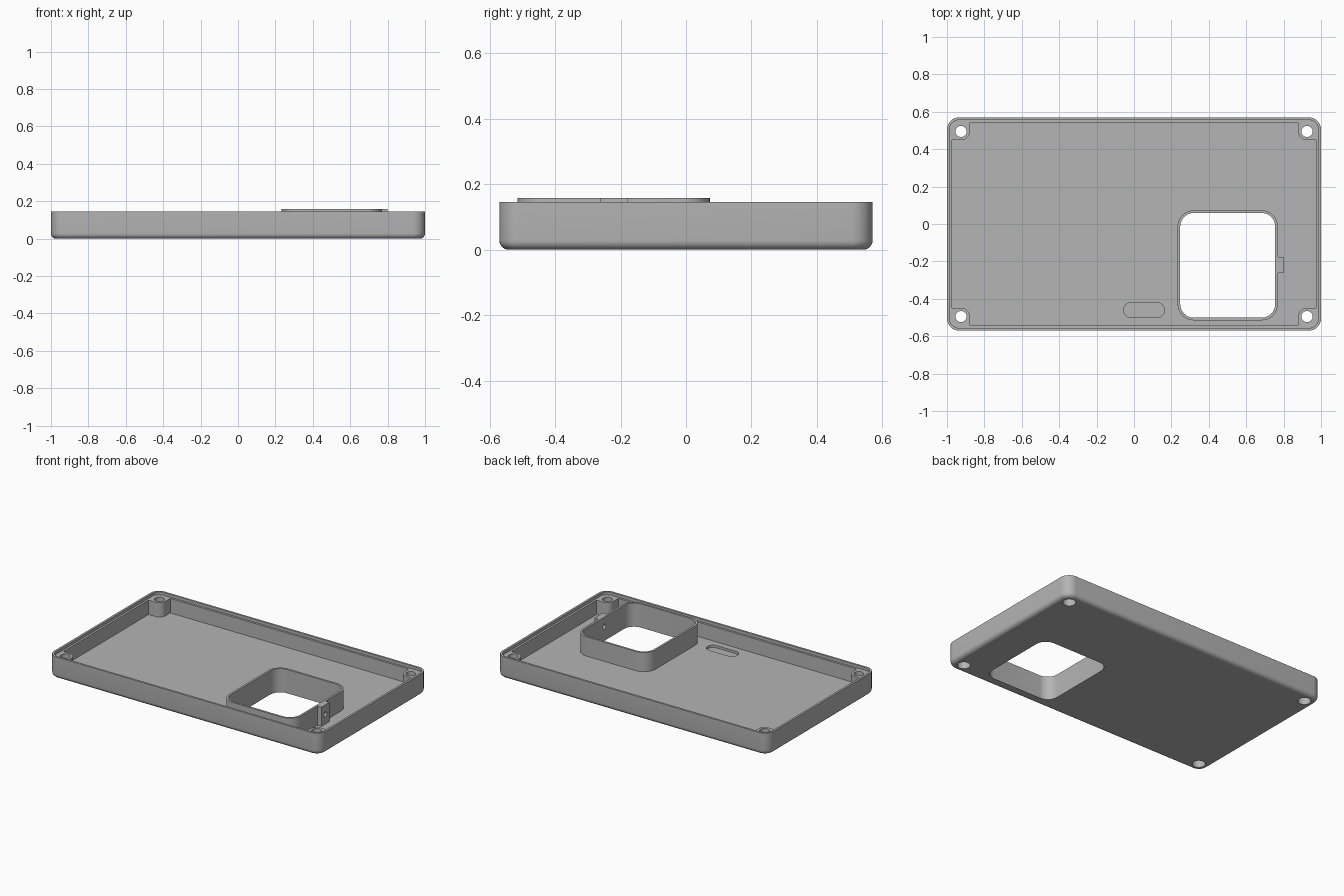
import bpy, bmesh, math

if "Cube" in bpy.data.objects:
    bpy.data.objects.remove(bpy.data.objects["Cube"])

HX, HY, R = 1.0, 0.57, 0.065            # outer half sizes and corner radius
RIM, LEDGE, FLOOR, RING_TOP = 0.145, 0.126, 0.03, 0.158

grey = bpy.data.materials.new("warm_grey")
grey.diffuse_color = (0.46, 0.46, 0.46, 1)
grey.use_nodes = True
grey.node_tree.nodes["Principled BSDF"].inputs["Base Color"].default_value = grey.diffuse_color


def outline(x0, x1, y0, y1, radii, n=10):
    """Rounded rectangle, radii counter-clockwise from the (x1, y1) corner."""
    pts = []
    corners = [(x1, y1, -1, -1), (x0, y1, 1, -1), (x0, y0, 1, 1), (x1, y0, -1, 1)]
    for i, (cx, cy, dx, dy) in enumerate(corners):
        r = radii[i]
        if r == 0:
            pts.append((cx, cy))
            continue
        for k in range(n + 1):
            a = math.radians(90 * (i + k / n))
            pts.append((cx + dx * r + r * math.cos(a), cy + dy * r + r * math.sin(a)))
    return pts


def loft(name, rings):
    """Closed solid through a list of (outline, z) rings."""
    bm = bmesh.new()
    loops = [[bm.verts.new((x, y, z)) for x, y in pts] for pts, z in rings]
    for a, b in zip(loops, loops[1:]):
        for i in range(len(a)):
            j = (i + 1) % len(a)
            bm.faces.new((a[i], a[j], b[j], b[i]))
    bm.faces.new(loops[0][::-1])
    bm.faces.new(loops[-1])
    bmesh.ops.recalc_face_normals(bm, faces=bm.faces)
    me = bpy.data.meshes.new(name)
    bm.to_mesh(me)
    bm.free()
    me.materials.append(grey)
    ob = bpy.data.objects.new(name, me)
    bpy.context.collection.objects.link(ob)
    return ob


def prism(name, pts, z0, z1):
    return loft(name, [(pts, z0), (pts, z1)])


def circle(cx, cy, r, n=32):
    return [(cx + r * math.cos(2 * math.pi * i / n),
             cy + r * math.sin(2 * math.pi * i / n)) for i in range(n)]


def combine(target, tool, operation):
    """Apply a boolean and remove the tool."""
    bpy.context.view_layer.objects.active = target
    mod = target.modifiers.new("combine", 'BOOLEAN')
    mod.operation, mod.solver, mod.object = operation, 'EXACT', tool
    bpy.ops.object.modifier_apply(modifier=mod.name)
    bpy.data.objects.remove(tool)


def inset(d):
    return outline(-HX + d, HX - d, -HY + d, HY - d, [R - d] * 4)


# Tray: filleted bottom edge, walls, stepped rim and floor
F = 0.028
rings = []
for k in range(7):
    a = math.radians(15 * k)
    rings.append((inset(F * (1 - math.sin(a))), F * (1 - math.cos(a))))
rings += [(inset(0), RIM), (inset(0.014), RIM), (inset(0.014), LEDGE),
          (inset(0.028), LEDGE), (inset(0.028), FLOOR)]
tray = loft("tray", rings)

# Corner screw posts
post = outline(HX - 0.122, HX - 0.02, HY - 0.122, HY - 0.02, [R - 0.02, 0, 0.047, 0])
signs = [(sx, sy) for sx in (-1, 1) for sy in (-1, 1)]
for sx, sy in signs:
    combine(tray, prism("post", [(x * sx, y * sy) for x, y in post], 0.015, LEDGE), 'UNION')

# Raised window frame with a small side block
combine(tray, prism("window_frame", outline(0.233, 0.769, -0.515, 0.073, [0.087] * 4),
                    0.015, RING_TOP), 'UNION')
combine(tray, prism("side_block", outline(0.72, 0.798, -0.262, -0.177, [0] * 4),
                    0.015, RING_TOP), 'UNION')

# Window opening and shallow slot in the floor
combine(tray, prism("window_cut", outline(0.247, 0.755, -0.501, 0.059, [0.073] * 4),
                    -0.1, 0.3), 'DIFFERENCE')
combine(tray, prism("slot_cut", outline(-0.056, 0.163, -0.5, -0.42, [0.0399] * 4),
                    0.014, 0.1), 'DIFFERENCE')

# Screw holes, wider from below for the heads
for sx, sy in signs:
    cx, cy = sx * 0.925, sy * 0.495
    combine(tray, prism("screw_cut", circle(cx, cy, 0.03), -0.1, 0.3), 'DIFFERENCE')
    combine(tray, prism("head_cut", circle(cx, cy, 0.04), -0.1, 0.05), 'DIFFERENCE')

# Small cross hole through the side block
pin = prism("pin_cut", circle(0, 0, 0.015, 24), -0.1, 0.1)
pin.rotation_euler = (0, math.pi / 2, 0)
pin.location = (0.79, -0.22, 0.095)
bpy.context.view_layer.update()
combine(tray, pin, 'DIFFERENCE')

# Smooth curves, sharp edges
bpy.ops.object.select_all(action='DESELECT')
tray.select_set(True)
bpy.context.view_layer.objects.active = tray
bpy.ops.object.shade_smooth_by_angle(angle=math.radians(30))
